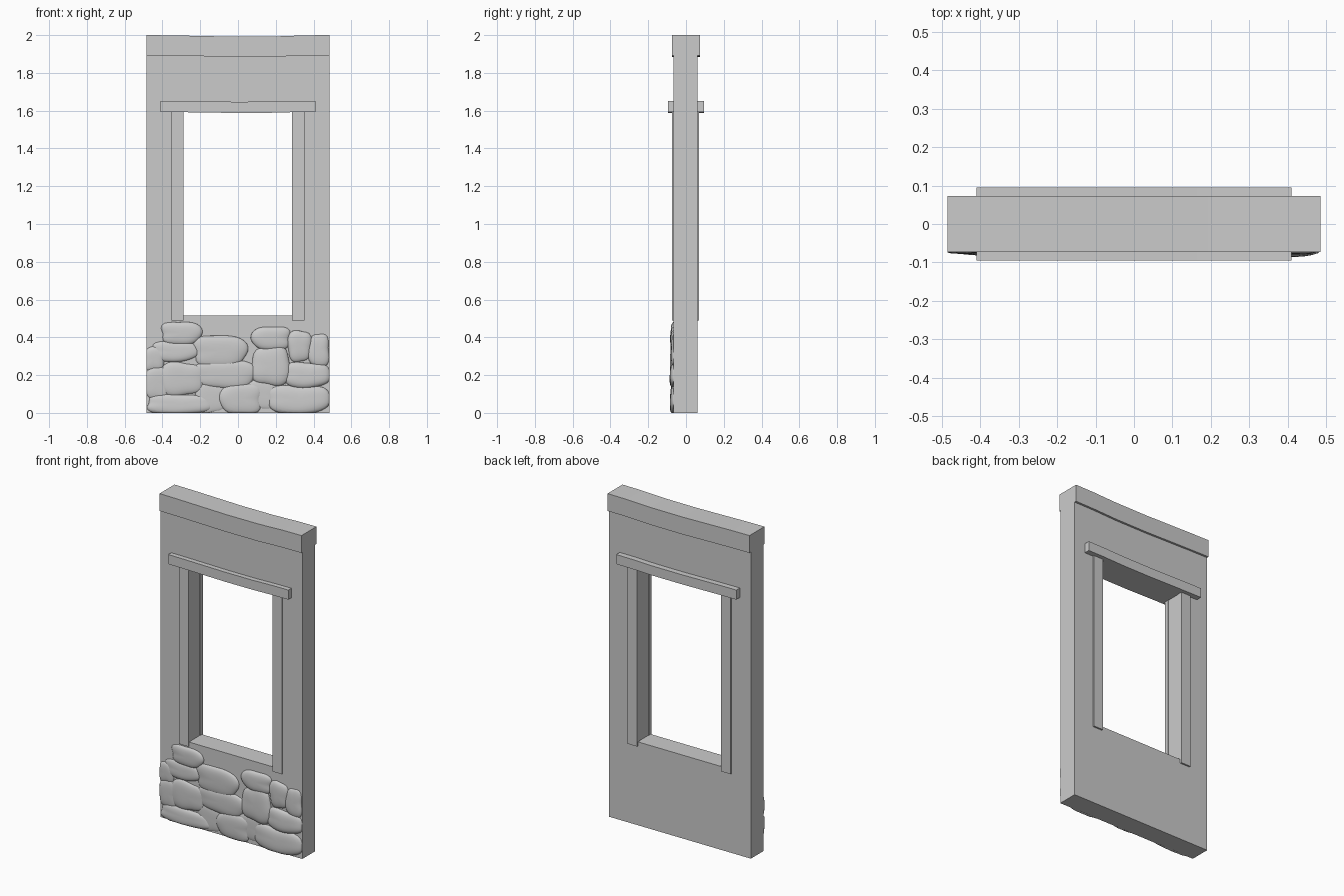
import bpy, bmesh, math, random

if "Cube" in bpy.data.objects:
    bpy.data.objects.remove(bpy.data.objects["Cube"])

random.seed(4)
WALL_F, WALL_B = -0.065, 0.06


def finish(name, bm):
    bmesh.ops.recalc_face_normals(bm, faces=bm.faces)
    me = bpy.data.meshes.new(name)
    bm.to_mesh(me)
    bm.free()
    ob = bpy.data.objects.new(name, me)
    bpy.context.collection.objects.link(ob)
    return ob


def prism(name, outline, y0, y1):
    """Extrude an x-z outline from y0 to y1."""
    bm = bmesh.new()
    a = [bm.verts.new((x, y0, z)) for x, z in outline]
    b = [bm.verts.new((x, y1, z)) for x, z in outline]
    bm.faces.new(a)
    bm.faces.new(b)
    n = len(a)
    for i in range(n):
        j = (i + 1) % n
        bm.faces.new((a[i], a[j], b[j], b[i]))
    return finish(name, bm)


def rect(x0, x1, z0, z1):
    return [(x0, z0), (x1, z0), (x1, z1), (x0, z1)]


# Wall panel with window opening
bm = bmesh.new()
rings = []
for y in (WALL_F, WALL_B):
    for r in (rect(-0.485, 0.485, 0, 1.96), rect(-0.29, 0.288, 0.515, 1.60)):
        rings.append([bm.verts.new((x, y, z)) for x, z in r])
fo, fi, bo, bi = rings
for p, q in ((fo, fi), (bo, bi), (fo, bo), (fi, bi)):
    for i in range(4):
        j = (i + 1) % 4
        bm.faces.new((p[i], p[j], q[j], q[i]))
finish("wall", bm)


# Slightly sagging timber beams
def beam(name, half, z0, z1, depth, sag):
    xs = [(-1, 0), (-0.75, 0.15), (-0.06, 1), (0.4, 0.9), (0.73, 0.15), (1, 0)]
    low = [(x * half, z0 - s * sag) for x, s in xs]
    top = [(x * half, z1 - s * sag) for x, s in reversed(xs)]
    return prism(name, low + top, -depth, depth)


beam("top_beam", 0.485, 1.893, 2.0, 0.073, 0.008)
beam("window_lintel", 0.41, 1.593, 1.652, 0.095, 0.005)

# Window side trims, front and back
for side, x0, x1 in (("left", -0.353, -0.288), ("right", 0.286, 0.351)):
    prism(f"{side}_trim_front", rect(x0, x1, 0.49, 1.60), -0.073, -0.045)
    prism(f"{side}_trim_back", rect(x0, x1, 0.49, 1.60), 0.04, 0.07)

# Fieldstones on the front: x min, x max, z min, z max, bulge
stones = [
    (-0.41, -0.19, 0.36, 0.485, 0.018), (-0.46, -0.21, 0.27, 0.38, 0.016),
    (-0.50, -0.39, 0.22, 0.35, 0.014), (-0.50, -0.36, 0.07, 0.25, 0.015),
    (-0.42, -0.18, 0.09, 0.27, 0.018), (-0.49, -0.14, -0.01, 0.10, 0.020),
    (-0.24, 0.05, 0.24, 0.415, 0.019), (-0.23, 0.10, 0.13, 0.28, 0.018),
    (-0.10, 0.13, -0.01, 0.16, 0.020), (-0.23, -0.06, 0.00, 0.16, 0.010),
    (0.07, 0.28, 0.14, 0.36, 0.023), (0.07, 0.28, 0.33, 0.46, 0.021),
    (0.26, 0.39, 0.27, 0.44, 0.020), (0.37, 0.485, 0.24, 0.42, 0.017),
    (0.24, 0.49, 0.13, 0.27, 0.024), (0.15, 0.49, -0.01, 0.15, 0.023),
    (0.02, 0.22, 0.02, 0.18, 0.010),
]
bm = bmesh.new()
SEG, RINGS = 32, 7
for x0, x1, z0, z1, bulge in stones:
    cx, cz, hw, hh = (x0 + x1) / 2, (z0 + z1) / 2, (x1 - x0) / 2, (z1 - z0) / 2
    p2, p3 = random.uniform(0, 6.3), random.uniform(0, 6.3)

    def point(r, a):
        c, s = math.cos(a), math.sin(a)
        k = (abs(c) ** 3.2 + abs(s) ** 3.2) ** (-1 / 3.2)
        k *= r * (0.97 + 0.05 * math.sin(3 * a + p3) + 0.03 * math.sin(5 * a + p2))
        h = bulge * math.sqrt(max(0, 1 - r ** 3.5)) * (1 + 0.15 * r * math.sin(a + p2))
        x = max(-0.485, min(0.485, cx + hw * k * c))
        return bm.verts.new((x, WALL_F + 0.003 - h, max(0, cz + hh * k * s)))

    mid = point(0, 0)
    prev = None
    for i in range(1, RINGS + 1):
        r = math.sin(i / RINGS * math.pi / 2)
        ring = [point(r, 2 * math.pi * j / SEG) for j in range(SEG)]
        for j in range(SEG):
            n = (j + 1) % SEG
            if prev:
                bm.faces.new((prev[j], ring[j], ring[n], prev[n]))
            else:
                bm.faces.new((mid, ring[j], ring[n]))
        prev = ring
    bm.faces.new(prev)
for f in bm.faces:
    f.smooth = True
finish("stone_base", bm)
